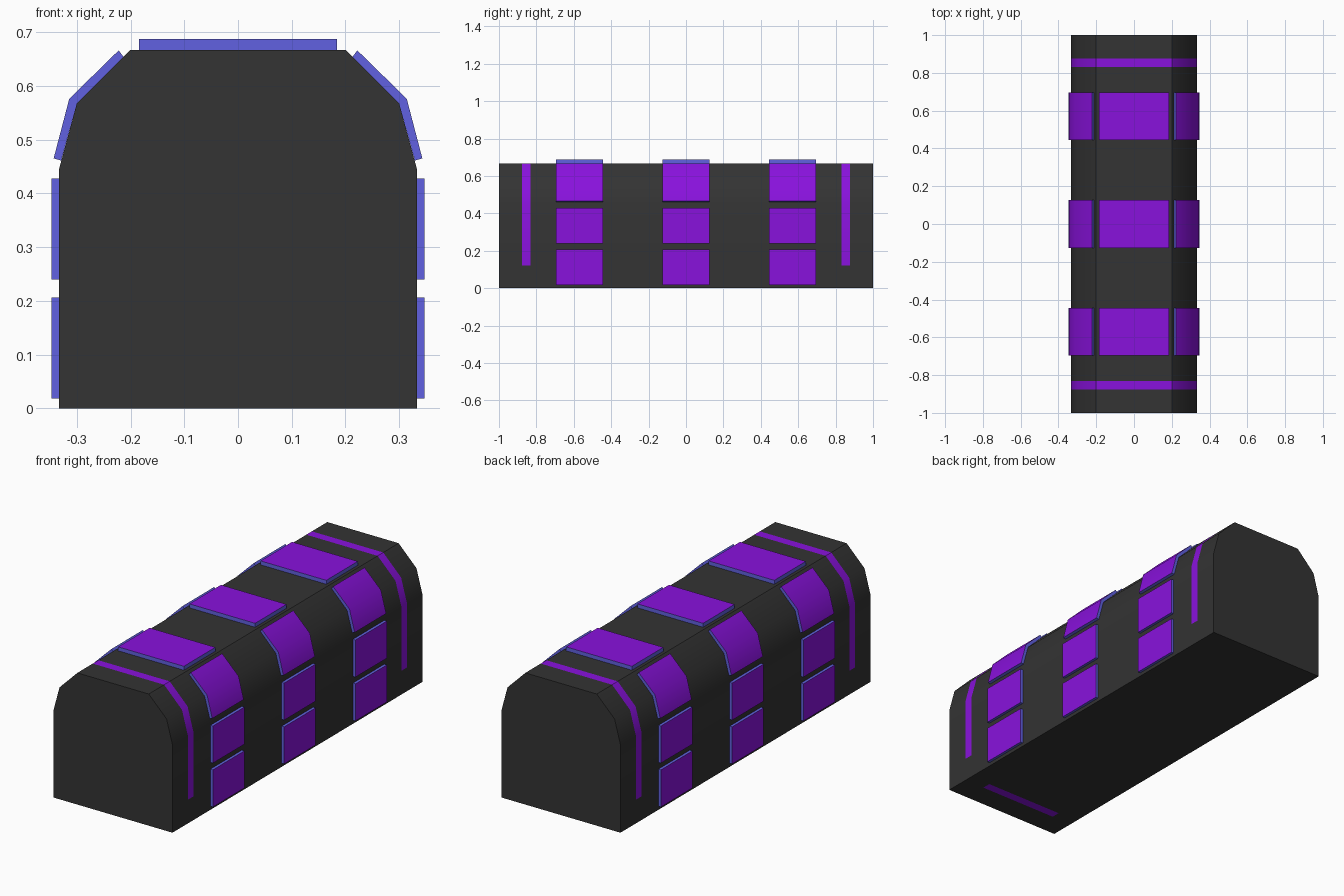
import bpy, bmesh, math

if "Cube" in bpy.data.objects:
    bpy.data.objects.remove(bpy.data.objects["Cube"])


def material(name, rgb):
    m = bpy.data.materials.new(name)
    m.diffuse_color = (*rgb, 1)
    m.use_nodes = True
    m.node_tree.nodes["Principled BSDF"].inputs["Base Color"].default_value = m.diffuse_color
    return m


DARK = material("dark_shell", (0.033, 0.033, 0.033))
PURPLE = material("purple", (0.25, 0.006, 0.72))
BLUE = material("blue_edge", (0.12, 0.12, 0.75))


def prism(name, profile, stations, mats, is_accent):
    """Loft an (x, z) profile along y; is_accent(edge, span) picks material 1."""
    bm = bmesh.new()
    rings = [[bm.verts.new((x, y, z)) for x, z in profile] for y in stations]
    n = len(profile)
    for s in range(len(stations) - 1):
        a, b = rings[s], rings[s + 1]
        for i in range(n):
            j = (i + 1) % n
            f = bm.faces.new((a[i], a[j], b[j], b[i]))
            f.material_index = int(is_accent(i, s))
    bm.faces.new(rings[0])
    bm.faces.new(rings[-1])
    bmesh.ops.recalc_face_normals(bm, faces=bm.faces)
    me = bpy.data.meshes.new(name)
    bm.to_mesh(me)
    bm.free()
    for m in mats:
        me.materials.append(m)
    ob = bpy.data.objects.new(name, me)
    bpy.context.collection.objects.link(ob)
    bpy.ops.object.select_all(action='DESELECT')
    ob.select_set(True)
    bpy.context.view_layer.objects.active = ob
    bpy.ops.object.shade_smooth_by_angle(angle=math.radians(40))
    return ob


# Shell: half profile from the bottom inlay end up to the roof, mirrored
half = [(0.22, 0), (0.333, 0), (0.333, 0.12), (0.333, 0.445), (0.30, 0.567), (0.20, 0.667)]
outline = half + [(-x, z) for x, z in reversed(half)]
bottom_edge = len(outline) - 1
over_edges = range(2, 9)


def inlay(edge, span):
    # Bands over both ends, plus one short bar under the front end
    return (span in (1, 3) and edge in over_edges) or (span == 1 and edge == bottom_edge)


prism("shell", outline, [-1, -0.877, -0.832, 0.832, 0.877, 1], [DARK, PURPLE], inlay)

# Raised panels: outer points first, then the points resting on the shell
side_panels = {
    "lower_panel": ([(0.347, 0.018), (0.347, 0.206)], [(0.333, 0.206), (0.333, 0.018)]),
    "upper_panel": ([(0.347, 0.24), (0.347, 0.428)], [(0.333, 0.428), (0.333, 0.24)]),
    "shoulder_panel": ([(0.343, 0.465), (0.314, 0.576), (0.222, 0.666)],
                       [(0.213, 0.654), (0.30, 0.567), (0.329, 0.461)]),
}
top_panel = ([(0.184, 0.687), (-0.184, 0.687)], [(-0.184, 0.667), (0.184, 0.667)])


def panel(name, outer, inner, y):
    prism(name, outer + inner, [y - 0.126, y + 0.126], [BLUE, PURPLE],
          lambda edge, span: edge < len(outer) - 1)


for place, y in (("front", -0.57), ("middle", 0), ("back", 0.57)):
    panel(f"top_panel_{place}", *top_panel, y)
    for name, (outer, inner) in side_panels.items():
        for side, sx in (("right", 1), ("left", -1)):
            panel(f"{name}_{place}_{side}", [(sx * x, z) for x, z in outer],
                  [(sx * x, z) for x, z in inner], y)
